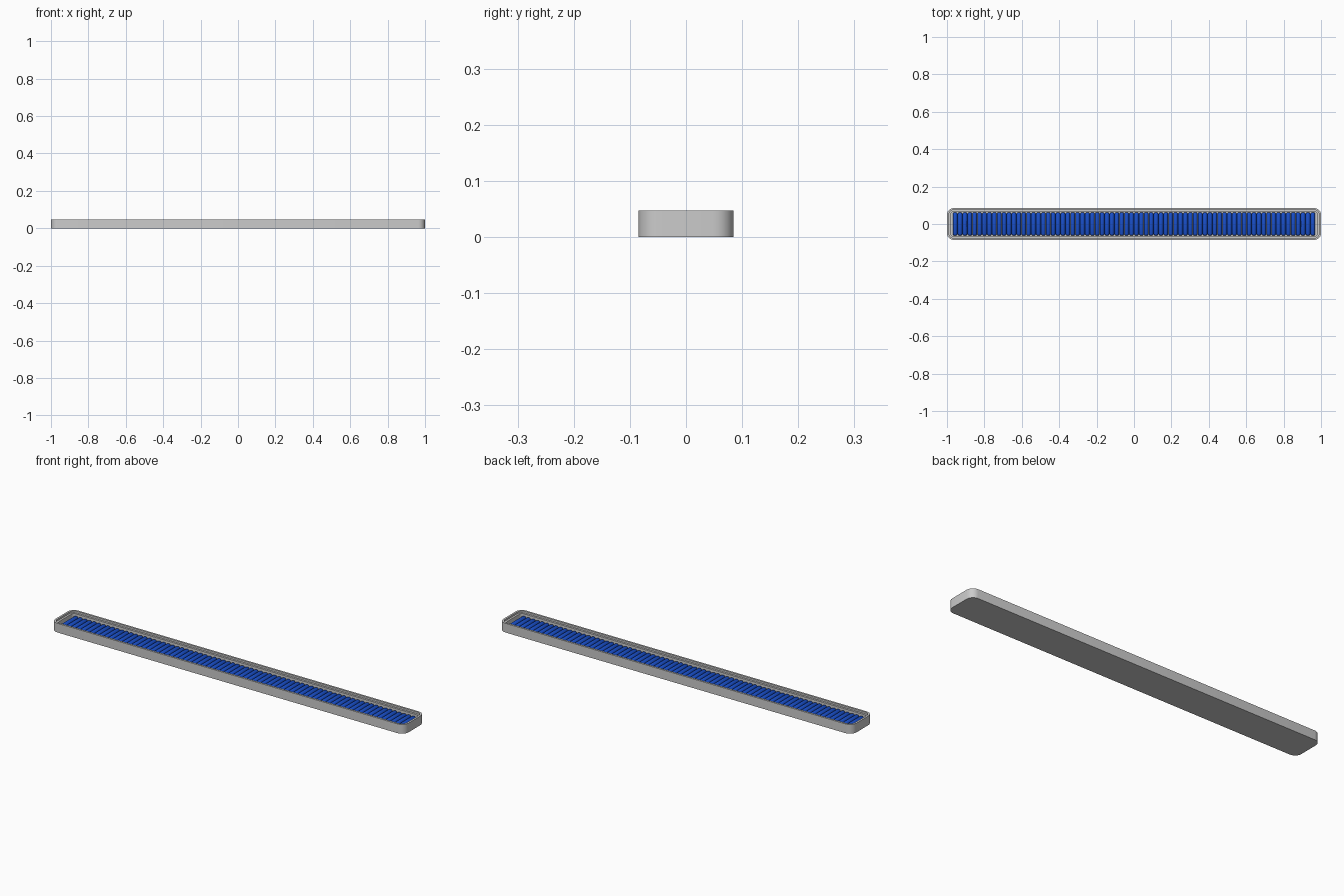
import bpy, bmesh, math

if "Cube" in bpy.data.objects:
    bpy.data.objects.remove(bpy.data.objects["Cube"])

H = 0.047            # tray height
PITCH = 0.0262       # spacing of the blue bars
COUNT = 74


def loop(bm, inset, z, seg=6):
    """Rounded-rectangle ring of vertices, inset from the outer outline."""
    hx, hy, r = 1.0 - inset, 0.085 - inset, max(0.036 - inset, 0.008)
    ring = []
    for k, (sx, sy) in enumerate([(1, 1), (-1, 1), (-1, -1), (1, -1)]):
        for i in range(seg + 1):
            a = math.pi / 2 * (k + i / seg)
            ring.append(bm.verts.new((sx * (hx - r) + r * math.cos(a),
                                      sy * (hy - r) + r * math.sin(a), z)))
    return ring


def finish(name, bm):
    bmesh.ops.recalc_face_normals(bm, faces=bm.faces)
    me = bpy.data.meshes.new(name)
    bm.to_mesh(me)
    bm.free()
    ob = bpy.data.objects.new(name, me)
    bpy.context.collection.objects.link(ob)
    bpy.context.view_layer.objects.active = ob
    ob.select_set(True)
    bpy.ops.object.shade_smooth_by_angle(angle=math.radians(35))
    ob.select_set(False)
    return ob


# Tray: outer wall, top rim, stepped ledge, inner cavity
bm = bmesh.new()
profile = [(0, 0), (0, H), (0.010, H), (0.010, 0.038),
           (0.020, 0.038), (0.020, 0.008)]
rings = [loop(bm, i, z) for i, z in profile]
for a, b in zip(rings, rings[1:]):
    n = len(a)
    for i in range(n):
        bm.faces.new((a[i], a[(i + 1) % n], b[(i + 1) % n], b[i]))
bm.faces.new(rings[0])
bm.faces.new(rings[-1])
finish("tray", bm)

# Blue bars: row of round-ended rods lying across the tray
R, HALF, N = 0.0125, 0.062, 12
rod = [(-HALF, 0.45), (-HALF + 0.003, 0.8), (-HALF + 0.009, 1),
       (HALF - 0.009, 1), (HALF - 0.003, 0.8), (HALF, 0.45)]
bm = bmesh.new()
for c in range(COUNT):
    x = (c - (COUNT - 1) / 2) * PITCH
    rings = [[bm.verts.new((x + R * s * math.cos(2 * math.pi * i / N), y,
                            0.0205 + R * s * math.sin(2 * math.pi * i / N)))
              for i in range(N)] for y, s in rod]
    for a, b in zip(rings, rings[1:]):
        for i in range(N):
            bm.faces.new((a[i], a[(i + 1) % N], b[(i + 1) % N], b[i]))
    bm.faces.new(rings[0])
    bm.faces.new(rings[-1])
bars = finish("blue_bars", bm)
mat = bpy.data.materials.new("blue")
mat.diffuse_color = (0.01, 0.08, 0.6, 1)
mat.use_nodes = True
mat.node_tree.nodes["Principled BSDF"].inputs["Base Color"].default_value = mat.diffuse_color
bars.data.materials.append(mat)
